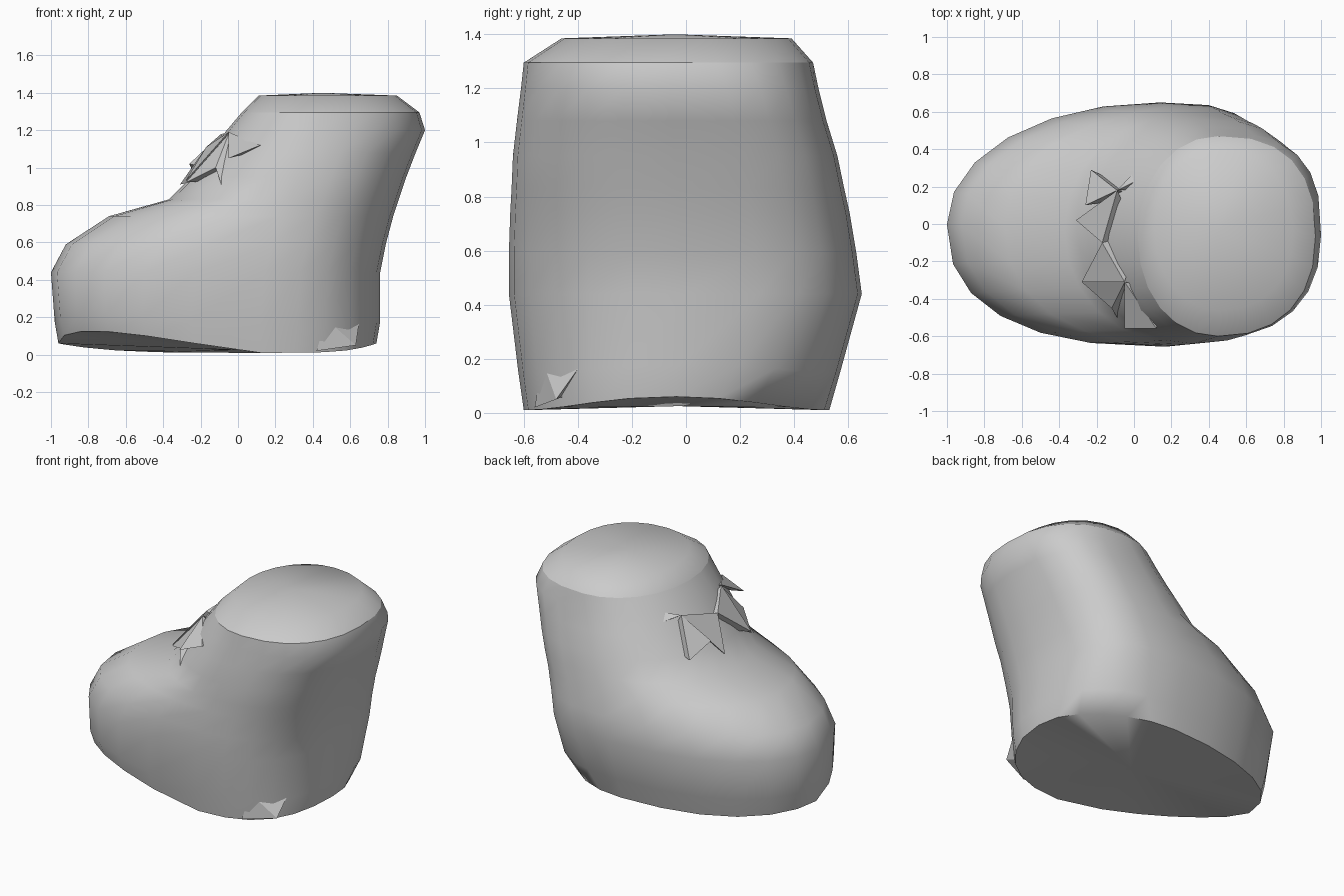
import bpy
import math

N = 24


def make_object(name, verts, faces):
    mesh = bpy.data.meshes.new(name)
    mesh.from_pydata(verts, [], faces)
    mesh.update()
    obj = bpy.data.objects.new(name, mesh)
    bpy.context.collection.objects.link(obj)
    return obj


def power(v, n):
    return math.copysign(abs(v) ** (2 / n), v)


# Egg-shaped ring: x ends, x of widest point, y ends, height,
# and the fullness of the heel-back and toe-front corners
def ring(x0, xw, x1, y0, y1, z, heel, toe):
    yc, hy = (y0 + y1) / 2, (y1 - y0) / 2
    pts = []
    for i in range(N):
        a = 2 * math.pi * i / N
        c, s = math.cos(a), math.sin(a)
        if c > 0:
            n, r = (heel if s > 0 else 2.3), x1 - xw
        else:
            n, r = (2.05 if s > 0 else toe), xw - x0
        pts.append((xw + r * power(c, n), yc + hy * power(s, n), z))
    return pts


# Boot body from sole to ankle rim
sections = [
    (-0.96, 0.12, 0.74, -0.60, 0.53, 0.02, 2.1, 2.4),
    (-0.98, 0.12, 0.76, -0.62, 0.57, 0.15, 2.7, 2.5),
    (-1.00, 0.14, 0.76, -0.655, 0.65, 0.44, 3.1, 2.4),
    (-0.92, 0.18, 0.79, -0.655, 0.63, 0.59, 3.1, 2.3),
    (-0.69, 0.22, 0.83, -0.65, 0.605, 0.74, 3.1, 2.2),
    (-0.37, 0.28, 0.86, -0.645, 0.585, 0.83, 3.1, 2.1),
    (-0.25, 0.32, 0.90, -0.64, 0.56, 0.95, 3.1, 2.1),
    (-0.15, 0.37, 0.95, -0.625, 0.52, 1.08, 3.0, 2.1),
    (-0.06, 0.42, 1.00, -0.61, 0.49, 1.20, 2.8, 2.1),
    (0.02, 0.45, 0.97, -0.60, 0.47, 1.295, 2.5, 2.1),
    (0.11, 0.46, 0.85, -0.46, 0.39, 1.385, 2.2, 2.1),
]
rings = [ring(*s) for s in sections]

# Sole edge lifts at the toe, most on the front side
for i, (x, y, z) in enumerate(rings[0]):
    a = 2 * math.pi * i / N
    c, s = math.cos(a), math.sin(a)
    lift = 0.05 * c ** 4 + 0.2 * max(0, -c) * max(0, -s)
    rings[0][i] = (x, y, z - 0.01 + lift)
    x, y, z = rings[1][i]
    rings[1][i] = (x, y, z + lift * 0.5)

verts = [p for r in rings for p in r]
faces = []
for k in range(len(rings) - 1):
    for i in range(N):
        j = (i + 1) % N
        faces.append((k * N + i, k * N + j, (k + 1) * N + j, (k + 1) * N + i))
bottom, top = len(verts), len(verts) + 1
verts += [(0, -0.03, 0.025), (0.45, -0.04, 1.4)]
last = (len(rings) - 1) * N
for i in range(N):
    j = (i + 1) % N
    faces.append((bottom, j, i))
    faces.append((top, last + i, last + j))
body = make_object("boot_body", verts, faces)
bpy.context.view_layer.objects.active = body
body.select_set(True)
bpy.ops.object.shade_smooth_by_angle(angle=math.radians(62))
body.select_set(False)

# Crisp ankle rim
rim = range(9 * N, 10 * N)
for e in body.data.edges:
    if e.vertices[0] in rim and e.vertices[1] in rim:
        e.use_edge_sharp = True


# Faceted flap: a triangle closed to a point inside the boot
def flap(name, a, b, c, inner):
    make_object(name, [a, b, c, inner],
                [(0, 1, 2), (0, 3, 1), (1, 3, 2), (2, 3, 0)])


# Folded lace knot across the instep
knot = (-0.17, -0.10, 1.11)
core = (0.02, -0.05, 0.98)
flap("lace_flap_back", (-0.23, 0.29, 0.95), (-0.26, 0.10, 1.02),
     (-0.09, 0.18, 1.18), (0.05, 0.15, 0.95))
flap("lace_loop_back", (-0.31, 0.02, 0.91), (-0.09, 0.18, 1.18), knot, core)
flap("lace_loop_front", (-0.28, -0.31, 0.93), knot, (-0.05, -0.31, 1.19), core)
flap("lace_flap_front", (-0.28, -0.31, 0.92), (-0.05, -0.31, 1.18),
     (-0.12, -0.45, 1.00), (0.1, -0.30, 0.95))
flap("lace_tail_low", (-0.05, -0.31, 1.18), (-0.12, -0.45, 1.00),
     (-0.06, -0.55, 0.82), (0.12, -0.38, 1.0))
flap("lace_tail_high", (-0.05, -0.31, 1.19), (-0.05, -0.56, 1.05),
     (0.12, -0.56, 1.12), (0.15, -0.35, 1.1))
flap("lace_strap_back", (-0.09, 0.18, 1.18), (0.07, 0.26, 1.2),
     (0.2, 0.49, 1.05), (0.2, 0.2, 1.0))

# Small pull tab near the heel
flap("heel_tab", (0.47, -0.53, 0.19), (0.66, -0.33, 0.26),
     (0.63, -0.48, 0.05), (0.40, -0.40, 0.10))
flap("heel_tab_root", (0.47, -0.53, 0.19), (0.63, -0.48, 0.05),
     (0.42, -0.56, 0.02), (0.45, -0.40, 0.08))
